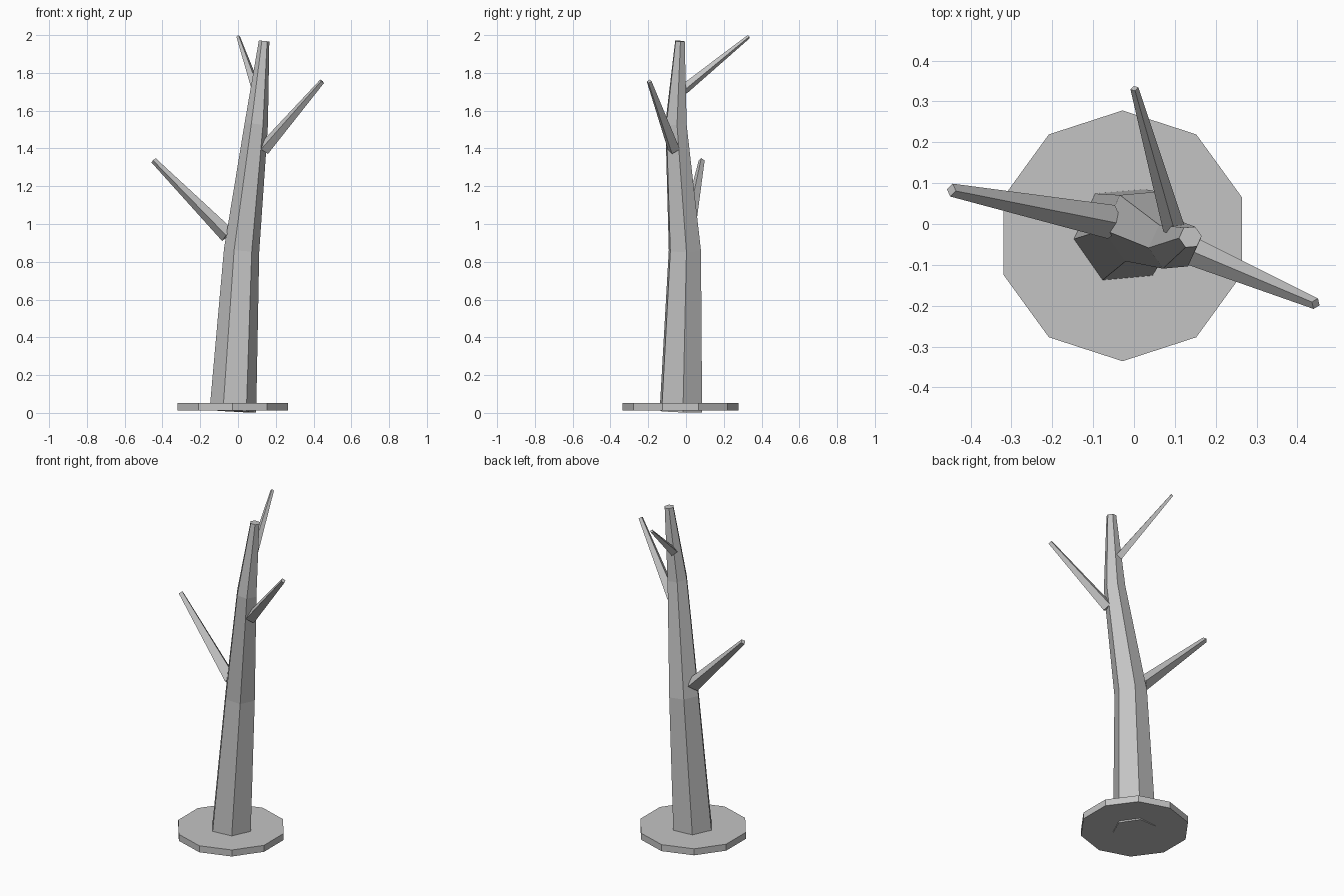
import bpy, bmesh, math
from mathutils import Vector, Matrix

if "Cube" in bpy.data.objects:
    bpy.data.objects.remove(bpy.data.objects["Cube"])

grey = bpy.data.materials.new("plain_grey")
grey.diffuse_color = (0.55, 0.55, 0.55, 1)
grey.use_nodes = True
grey.node_tree.nodes["Principled BSDF"].inputs["Base Color"].default_value = grey.diffuse_color


def tube(name, path, sides, turn=0.0, flat=False):
    """Closed faceted tube through (centre, radius) stations."""
    pts = [Vector(p) for p, r in path]
    bm = bmesh.new()
    rings = []
    for i, (p, r) in enumerate(path):
        # each ring is square to the averaged path direction
        d = Vector((0, 0, 0))
        if i > 0:
            d += (pts[i] - pts[i - 1]).normalized()
        if i < len(pts) - 1:
            d += (pts[i + 1] - pts[i]).normalized()
        d.normalize()
        if flat:
            rot = Vector((0, 0, 1)).rotation_difference(d)
        else:
            rot = d.to_track_quat('Z', 'Y')
        ring = []
        for k in range(sides):
            a = turn + 2 * math.pi * k / sides
            ring.append(bm.verts.new(pts[i] + rot @ Vector((r * math.cos(a), r * math.sin(a), 0))))
        rings.append(ring)
    for a, b in zip(rings, rings[1:]):
        for k in range(sides):
            n = (k + 1) % sides
            bm.faces.new((a[k], a[n], b[n], b[k]))
    bm.faces.new(rings[0][::-1])
    bm.faces.new(rings[-1])
    bmesh.ops.recalc_face_normals(bm, faces=bm.faces)
    mesh = bpy.data.meshes.new(name)
    bm.to_mesh(mesh)
    bm.free()
    mesh.materials.append(grey)
    obj = bpy.data.objects.new(name, mesh)
    bpy.context.collection.objects.link(obj)
    return obj


# ten-sided ground disc
tube("base_disc", [((-0.028, -0.029, 0.012), 0.307), ((-0.028, -0.029, 0.052), 0.307)],
     10, math.radians(90), flat=True)

# bent, tapering six-sided trunk
tube("trunk", [((-0.027, -0.027, 0.009), 0.124),
               ((0.019, -0.006, 0.86), 0.094),
               ((0.097, -0.053, 1.53), 0.062),
               ((0.138, -0.032, 1.968), 0.028)],
     6, math.radians(5), flat=True)

# bare four-sided branches: base, base radius, tip, tip radius
branches = {
    "branch_left": ((-0.055, 0.005, 0.94), 0.042, (-0.447, 0.083, 1.337), 0.016),
    "branch_right": ((0.135, -0.064, 1.395), 0.035, (0.445, -0.195, 1.755), 0.014),
    "branch_back": ((0.098, -0.012, 1.712), 0.027, (0.001, 0.332, 1.992), 0.010),
}
for name, (base, r0, tip, r1) in branches.items():
    tube(name, [(base, r0), (tip, r1)], 4)
